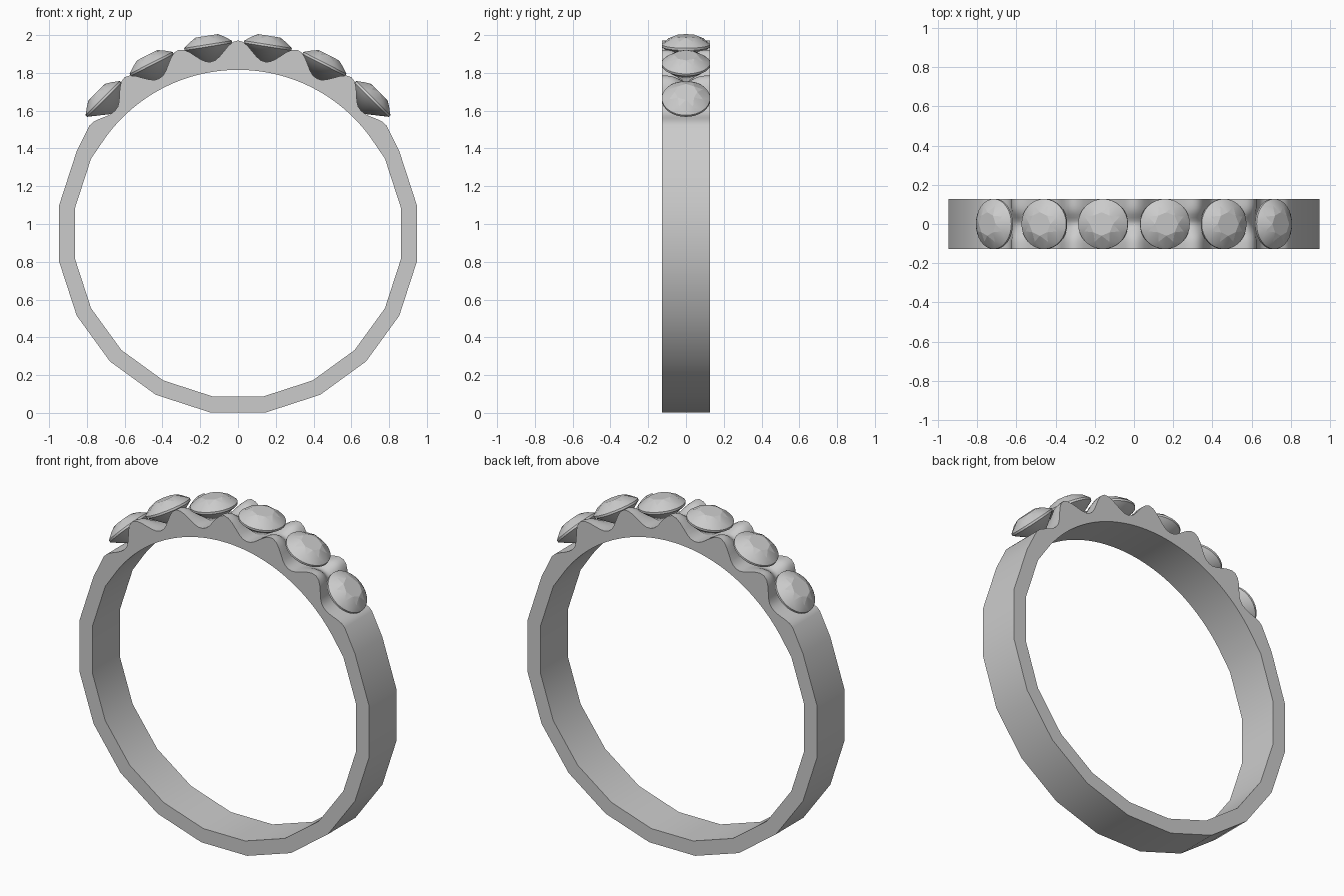
import bpy, bmesh
from math import sin, cos, pi, radians, exp
from mathutils import Matrix, Vector

if "Cube" in bpy.data.objects:
    bpy.data.objects.remove(bpy.data.objects["Cube"])

CZ = 0.95          # ring centre height
HALF = 0.128       # half width of the band
STEP = 18          # angle between stones, degrees


def finish(name, bm, smooth=None):
    bmesh.ops.recalc_face_normals(bm, faces=bm.faces[:])
    me = bpy.data.meshes.new(name)
    bm.to_mesh(me)
    bm.free()
    ob = bpy.data.objects.new(name, me)
    bpy.context.collection.objects.link(ob)
    if smooth:
        bpy.context.view_layer.objects.active = ob
        ob.select_set(True)
        bpy.ops.object.shade_smooth_by_angle(angle=radians(smooth))
        ob.select_set(False)
    return ob


def outer_radius(deg, y):
    # plain shank below, scalloped seats with split prongs on top
    a = abs(deg)
    if a > 54.1:
        return 0.9585
    w = 0.5 + 0.5 * cos(2 * pi * a / STEP)      # 1 between stones, 0 under them
    peak = 1.022 if a < 45 else 0.972
    groove = 0.045 * exp(-(y / 0.05) ** 2) if a < 45 else 0.0
    return 0.92 + (peak - groove - 0.92) * w ** 1.15


# band: cross-sections swept round the ring, fine on top and coarse below
angles = [-54 + 1.5 * i for i in range(73)] + [63 + STEP * i for i in range(14)]
N = 16
bm = bmesh.new()
rings = []
for deg in angles:
    t = radians(deg)
    d = Vector((sin(t), 0, cos(t)))
    top = abs(deg) <= 54.1
    inner = 0.866 if top else 0.873
    ring = []
    for j in range(N + 1):
        y = -HALF + 2 * HALF * j / N
        p = d * outer_radius(deg, y)
        ring.append(bm.verts.new((p.x, y, CZ + p.z)))
    for y in (HALF, -HALF):
        p = d * inner
        ring.append(bm.verts.new((p.x, y, CZ + p.z)))
    rings.append(ring)
for i, a in enumerate(rings):
    b = rings[(i + 1) % len(rings)]
    for j in range(len(a)):
        k = (j + 1) % len(a)
        bm.faces.new((a[j], a[k], b[k], b[j]))
finish("band", bm, 40)


def stone(name, deg):
    # brilliant cut: table, star ring, girdle band and pavilion point
    bm = bmesh.new()

    def circle(n, r, z, off=0.0):
        return [bm.verts.new((r * cos(2 * pi * (i + off) / n),
                              r * sin(2 * pi * (i + off) / n), z)) for i in range(n)]
    table = circle(8, 0.06, 0.054)
    star = circle(8, 0.098, 0.036, 0.5)
    up = circle(32, 0.128, 0.008)
    low = circle(32, 0.128, -0.004)
    tip = bm.verts.new((0, 0, -0.105))
    bm.faces.new(table)
    for i in range(8):
        k = (i + 1) % 8
        bm.faces.new((table[i], star[i], table[k]))
        bm.faces.new((table[k], star[i], up[4 * k], star[k]))
        for s in range(4):
            bm.faces.new((star[i], up[4 * i + s], up[(4 * i + s + 1) % 32]))
    for i in range(32):
        k = (i + 1) % 32
        bm.faces.new((up[i], low[i], low[k], up[k]))
        bm.faces.new((low[i], tip, low[k]))
    t = radians(deg)
    m = (Matrix.Translation((1.005 * sin(t), 0, CZ + 1.005 * cos(t)))
         @ Matrix.Rotation(t, 4, 'Y'))
    bm.transform(m)
    finish(name, bm, 12)


# six stones across the top
for i in range(6):
    stone(f"stone_{i + 1}", -45 + STEP * i)
